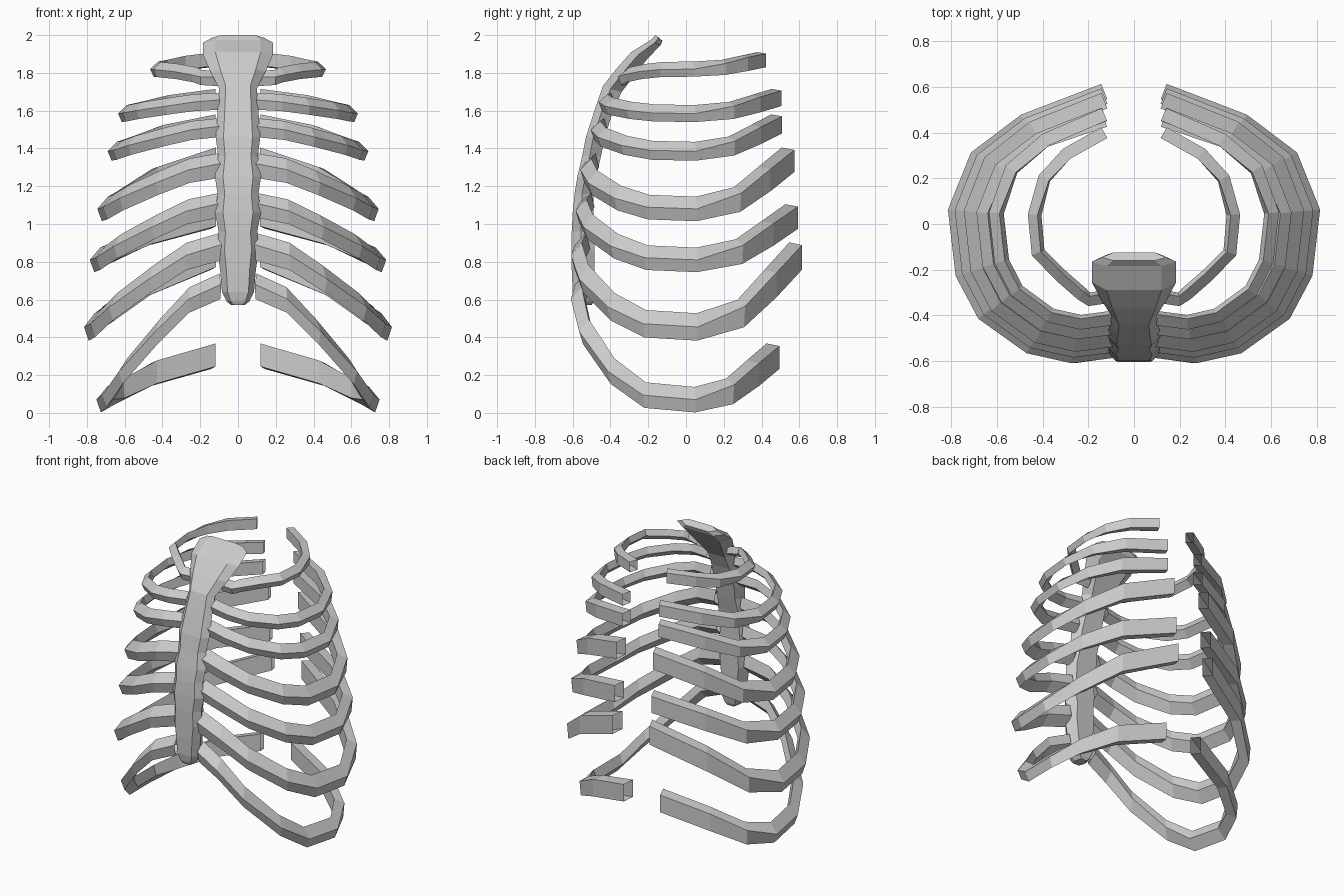
import bpy, bmesh
from mathutils import Vector

cube = bpy.data.objects.get("Cube")
if cube:
    bpy.data.objects.remove(cube)

bone = bpy.data.materials.new("bone_grey")
bone.use_nodes = True
bone.diffuse_color = (0.6, 0.6, 0.6, 1)
bone.node_tree.nodes["Principled BSDF"].inputs["Base Color"].default_value = (0.6, 0.6, 0.6, 1)


def loft(name, rings, caps):
    """Skin a list of equal closed rings with quads."""
    bm = bmesh.new()
    loops = [[bm.verts.new(p) for p in ring] for ring in rings]
    n = len(loops[0])
    for a, b in zip(loops, loops[1:]):
        for i in range(n):
            j = (i + 1) % n
            bm.faces.new((a[i], a[j], b[j], b[i]))
    if caps:
        bm.faces.new(loops[0])
        bm.faces.new(loops[-1])
    bmesh.ops.recalc_face_normals(bm, faces=bm.faces)
    mesh = bpy.data.meshes.new(name)
    bm.to_mesh(mesh)
    bm.free()
    mesh.materials.append(bone)
    obj = bpy.data.objects.new(name, mesh)
    bpy.context.collection.objects.link(obj)
    return obj


# Shared rib course from spine end to breastbone: spread, depth, rise, section twist
SPREAD = [0, .54, .86, 1, .95, .81, .5, .22, -.06]
DEPTH = [1, .77, .5, .1, -.38, -.68, -.93, -1, -.96]
RISE = [1, .61, .19, 0, .04, .25, .6, .88, 1]
TWIST = [0, 0, .35, 1, 1, 1, 1, .9, .8]
# Section corners (outward, up): upright box at the back, leaning diamond elsewhere
BOX = [(.45, .4), (.45, -.5), (-.45, -.4), (-.45, .5)]
DIAMOND = [(.5, 0), (.2, -.5), (-.5, 0), (-.2, .5)]


def rib(name, width, front, back, z_low, z_front, z_back, height, thick, pinch=0):
    path = []
    for k, (s, d, r) in enumerate(zip(SPREAD, DEPTH, RISE)):
        s -= pinch * (.18 if k in (5, 6) else 0)
        x = .13 + (width - thick / 2 - .13) * s
        y = d * (back - .03 if d > 0 else front - .03)
        z = z_low + r * ((z_back if k < 3 else z_front) - z_low)
        path.append(Vector((x, y, z)))
    rings = []
    for k, p in enumerate(path):
        ahead = path[min(k + 1, len(path) - 1)]
        behind = path[max(k - 1, 0)]
        t = ahead - behind
        out = Vector((-t.y, t.x, 0)).normalized()
        ring = []
        for b, d in zip(BOX, DIAMOND):
            o, u = Vector(b).lerp(Vector(d), TWIST[k])
            ring.append(p + out * (o * thick) + Vector((0, 0, u * height)))
        rings.append(ring)
    obj = loft(name, rings, False)
    mod = obj.modifiers.new("mirror", 'MIRROR')
    mod.use_mirror_merge = False


# Rib pairs, top to bottom
rib("rib_pair_1", .465, .36, .43, 1.82, 1.77, 1.87, .08, .06, 1)
rib("rib_pair_2", .635, .46, .51, 1.585, 1.65, 1.67, .09, .065)
rib("rib_pair_3", .69, .50, .51, 1.385, 1.51, 1.53, .10, .07)
rib("rib_pair_4", .745, .55, .57, 1.08, 1.31, 1.34, .13, .08)
rib("rib_pair_5", .785, .575, .59, .81, 1.10, 1.04, .13, .08)
rib("rib_pair_6", .815, .60, .61, .455, .88, .83, .145, .08)
rib("rib_pair_7", .75, .60, .49, .07, .67, .30, .135, .08)

# Breastbone: height, half width, front depth, thickness
rows = [(2.0, .14, -.16, .035), (1.975, .185, -.185, .05), (1.91, .185, -.29, .09),
        (1.82, .145, -.37, .1), (1.73, .1, -.44, .1), (1.6, .108, -.485, .1),
        (1.46, .118, -.53, .1), (1.36, .105, -.55, .1), (1.25, .122, -.575, .1),
        (1.16, .108, -.59, .1), (1.06, .122, -.6, .11), (.96, .102, -.605, .12),
        (.86, .11, -.605, .12), (.76, .095, -.605, .12), (.64, .085, -.6, .12),
        (.59, .06, -.59, .1), (.57, .035, -.58, .08)]
rings = []
for z, w, y, t in rows:
    drop = .03 if z > 1.7 else 0
    rings.append([(w * .65, y, z), (w, y + t * .4, z - drop / 2), (w * .65, y + t, z - drop),
                  (-w * .65, y + t, z - drop), (-w, y + t * .4, z - drop / 2), (-w * .65, y, z)])
loft("breastbone", rings, True)
